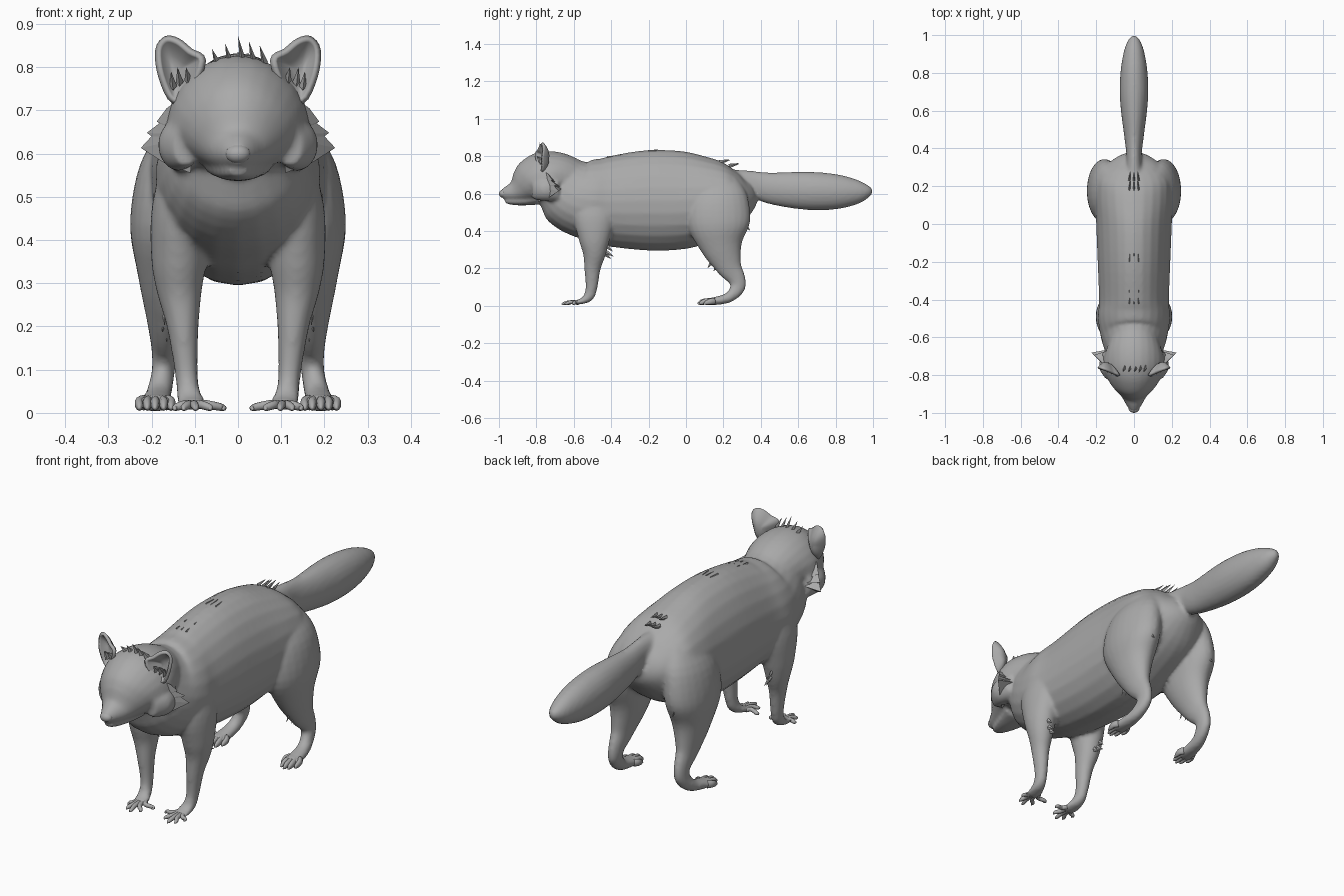
import bpy, bmesh, math
from mathutils import Vector

cube = bpy.data.objects.get("Cube")
if cube:
    bpy.data.objects.remove(cube)

fur = bpy.data.materials.new("plain_grey")
fur.use_nodes = True
GREY = (0.4, 0.4, 0.4, 1)
fur.diffuse_color = GREY
fur.node_tree.nodes["Principled BSDF"].inputs["Base Color"].default_value = GREY
X, Z = Vector((1, 0, 0)), Vector((0, 0, 1))


def finish(name, bm, smooth=True, mirror=False):
    bmesh.ops.recalc_face_normals(bm, faces=bm.faces)
    for f in bm.faces:
        f.smooth = smooth
    me = bpy.data.meshes.new(name)
    bm.to_mesh(me)
    bm.free()
    me.materials.append(fur)
    ob = bpy.data.objects.new(name, me)
    bpy.context.collection.objects.link(ob)
    if mirror:
        ob.modifiers.new("mirror", "MIRROR").use_mirror_merge = False
    return ob


def spline(rows, steps, closed=False):
    """Catmull-Rom interpolation of equally long rows."""
    n, out = len(rows), []
    pick = (lambda i: rows[i % n]) if closed else (lambda i: rows[min(max(i, 0), n - 1)])
    for i in range(n if closed else n - 1):
        quad = [pick(i + j) for j in (-1, 0, 1, 2)]
        for s in range(steps):
            t = s / steps
            out.append([b + t / 2 * (c - a + t * (2 * a - 5 * b + 4 * c - d + t * (3 * (b - c) + d - a)))
                        for a, b, c, d in zip(*quad)])
    return out if closed else out + [list(rows[-1])]


def loft(bm, rows, flip=1, steps=4, sides=24, side=X):
    """Skin ellipses (x, y, z, half width, half depth, low bulge) along a path."""
    rows = spline([list(r) + [0] * (6 - len(r)) for r in rows], steps)
    pts = [Vector((flip * r[0], r[1], r[2])) for r in rows]
    rings = []
    for i, (p, r) in enumerate(zip(pts, rows)):
        along = pts[min(i + 1, len(pts) - 1)] - pts[max(i - 1, 0)]
        up = along.cross(side).normalized()
        if side == X and up.z < 0:
            up = -up if abs(along.y) > abs(along.z) else up
        across = side if side == X else along.cross(up).normalized()
        ring = []
        for k in range(sides):
            a = math.tau * k / sides
            w = r[3] * (1 - r[5] * math.sin(a))
            ring.append(bm.verts.new(p + across * w * math.cos(a) + up * r[4] * math.sin(a)))
        if rings:  # keep neighbouring rings aligned where the path turns sharply
            prev = rings[-1]
            same = sum((a.co - b.co).length for a, b in zip(ring, prev))
            turned = [ring[-k % sides] for k in range(sides)]
            if sum((a.co - b.co).length for a, b in zip(turned, prev)) < same:
                ring = turned
        rings.append(ring)
    for a, b in zip(rings, rings[1:]):
        for k in range(sides):
            m = (k + 1) % sides
            bm.faces.new((a[k], a[m], b[m], b[k]))
    bm.faces.new(rings[0])
    bm.faces.new(rings[-1])


def spans(rows):
    """Turn (y, top, bottom, half width, bulge) into loft rows."""
    return [(0, y, (t + b) / 2, w, (t - b) / 2, k) for y, t, b, w, k in rows]


# Body: torso, head, jaw, tail and legs fused into one skin
bm = bmesh.new()
loft(bm, spans([(-.74, .78, .56, .11, 0), (-.67, .805, .46, .145, .05), (-.59, .785, .385, .175, .1),
                (-.5, .787, .345, .19, .1), (-.4, .802, .315, .185, .1), (-.2, .832, .295, .192, .1),
                (0, .825, .305, .2, .1), (.15, .792, .36, .205, .05), (.25, .757, .42, .19, 0),
                (.32, .715, .5, .13, 0), (.355, .68, .57, .06, 0)]))
loft(bm, spans([(-.99, .618, .578, .02, 0), (-.96, .638, .565, .04, .1), (-.92, .664, .555, .062, .15),
                (-.89, .7, .545, .085, .15), (-.86, .742, .54, .112, .15), (-.82, .79, .54, .14, .15),
                (-.77, .822, .54, .158, .12), (-.72, .826, .54, .162, .1), (-.66, .81, .53, .145, 0),
                (-.58, .77, .52, .12, 0)]))
loft(bm, spans([(-.968, .568, .55, .018, 0), (-.94, .575, .541, .034, 0), (-.88, .58, .536, .055, 0),
                (-.8, .6, .54, .08, 0)]))
loft(bm, spans([(.24, .73, .57, .06, 0), (.34, .722, .585, .04, 0), (.45, .712, .545, .05, 0),
                (.58, .716, .52, .067, 0), (.7, .714, .511, .076, 0), (.82, .7, .518, .07, 0),
                (.92, .672, .545, .052, 0), (.975, .645, .58, .03, 0), (.998, .625, .605, .008, 0)]))
FRONT_LEG = [(.12, -.48, .62, .045, .09), (.137, -.49, .48, .062, .11), (.137, -.49, .36, .064, .085),
             (.136, -.49, .28, .052, .062), (.128, -.5, .2, .037, .044), (.12, -.505, .1, .027, .032),
             (.115, -.52, .05, .027, .028), (.108, -.555, .025, .034, .016), (.102, -.59, .018, .034, .012)]
HIND_LEG = [(.11, .17, .68, .05, .1), (.14, .175, .58, .085, .155), (.16, .175, .44, .09, .168),
            (.162, .19, .32, .07, .115), (.168, .23, .21, .042, .07), (.17, .27, .145, .03, .048),
            (.173, .275, .095, .027, .04), (.183, .23, .045, .03, .028), (.19, .16, .026, .036, .022),
            (.192, .11, .022, .04, .018)]
for s in (1, -1):
    loft(bm, FRONT_LEG, s)
    loft(bm, HIND_LEG, s)
    # brow ridges and cheek bulges
    loft(bm, [(.025, -.895, .7, .012, .01), (.05, -.88, .708, .022, .012), (.085, -.855, .7, .012, .01)],
         s, side=Z, sides=12)
    loft(bm, [(.12, -.82, .62, .03, .05), (.135, -.76, .62, .05, .06), (.13, -.68, .62, .04, .06)], s)
body = finish("body", bm)
rm = body.modifiers.new("fuse", "REMESH")
rm.mode, rm.voxel_size, rm.use_smooth_shade = "VOXEL", .009, True
sm = body.modifiers.new("soften", "SMOOTH")
sm.factor, sm.iterations = .5, 5

# Ears: cupped discs with thickness
outline = spline([(.08, .815), (.11, .838), (.14, .862), (.168, .867), (.186, .84), (.179, .78),
                  (.15, .72), (.11, .74)], 4, closed=True)
cx, cz = .14, .79
bm = bmesh.new()
rings = []
for r in (.25, .5, .75, .92, 1):
    ring = []
    for x, z in outline:
        px, pz = cx + (x - cx) * r, cz + (z - cz) * r
        y = -.785 + .045 * (1 - r * r) + .35 * (px - cx) + (.15 if pz < cz else -.1) * (cz - pz)
        ring.append(bm.verts.new((px, y, pz)))
    rings.append(ring)
bm.faces.new(rings[0])
for a, b in zip(rings, rings[1:]):
    for k in range(len(a)):
        m = (k + 1) % len(a)
        bm.faces.new((a[k], a[m], b[m], b[k]))
ears = finish("ears", bm, mirror=True)
so = ears.modifiers.new("thickness", "SOLIDIFY")
so.thickness, so.offset = .014, 0


def ball(bm, centre, size):
    made = bmesh.ops.create_uvsphere(bm, u_segments=20, v_segments=12, radius=1)["verts"]
    for v in made:
        v.co = Vector(c + a * b for c, a, b in zip(centre, v.co, size))


# Eyes with rims, and the nose
bm = bmesh.new()
ball(bm, (.05, -.888, .684), (.017, .016, .015))
finish("eyes", bm, mirror=True)
bm = bmesh.new()
rim = [(.05 + .022 * math.cos(a), -.891 + .012 * math.cos(a), .684 + .017 * math.sin(a), .005, .006)
       for a in (math.tau * i / 16 for i in range(17))]
loft(bm, rim, steps=1, sides=8, side=Vector((0, 1, 0)))
finish("eyelids", bm, mirror=True)
bm = bmesh.new()
ball(bm, (0, -.976, .599), (.029, .024, .022))
finish("nose", bm)

# Toes and claws
bm = bmesh.new()
for x, y in ((.035, -.59), (.065, -.64), (.098, -.665), (.125, -.65), (.145, -.61)):
    loft(bm, [(.105 + (x - .1) * .3, -.565, .02, .01, .012), ((x + .105) / 2, (y - .58) / 2, .019, .01, .01),
              (x, y + .012, .012, .008, .008), (x, y, .008, .002, .002)], sides=10, side=Z)
finish("front_toes", bm, mirror=True)
bm = bmesh.new()
for x, y in ((.155, .1), (.172, .072), (.192, .062), (.21, .07), (.228, .095)):
    loft(bm, [(.19 + (x - .19) * .7, .15, .024, .018, .013), (x, y + .035, .022, .016, .011),
              (x, y + .012, .015, .011, .008), (x, y, .01, .003, .003)], sides=10, side=Z)
finish("hind_toes", bm, mirror=True)


def tuft(bm, base, tip, width):
    """Flat pointed lock of fur."""
    base, tip = Vector(base), Vector(tip)
    d = (tip - base).normalized()
    u = d.cross(X if abs(d.x) < .7 else Z).normalized() * width
    v = d.cross(u) * .5
    ring = [bm.verts.new(base + o) for o in (u, v, -u, -v)]
    top = bm.verts.new(tip)
    for k in range(4):
        bm.faces.new((ring[k], ring[(k + 1) % 4], top))
    bm.faces.new(ring)


# Cheek ruff: jagged plates sweeping outward and back
bm = bmesh.new()
jag = [(.13, .73), (.165, .705), (.188, .674), (.182, .67), (.211, .648), (.2, .64), (.225, .613),
       (.17, .578), (.11, .555)]
hub = bm.verts.new((.1, -.81, .64))
back = bm.verts.new((.11, -.66, .63))
edge = [bm.verts.new((x, -.79 + max(0, x - .11) * .95, z)) for x, z in jag]
for a, b in zip(edge, edge[1:]):
    bm.faces.new((hub, a, b))
    bm.faces.new((back, b, a))
bm.faces.new((hub, back, edge[0]))
bm.faces.new((hub, edge[-1], back))
finish("cheek_ruff", bm, smooth=False, mirror=True)

# Fur tufts on the crown and along the back
bm = bmesh.new()
for x, z in ((-.06, .842), (-.03, .855), (0, .872), (.025, .86), (.05, .85)):
    tuft(bm, (x + .012, -.76, .81), (x, -.785, z), .016)
for y, z in ((-.42, .796), (-.36, .805), (-.2, .828), (.18, .775), (.23, .755)):
    for x in (-.025, 0, .025):
        tuft(bm, (x, y, z - .008), (x * .8, y + .055, z + .008 - abs(x) * .2), .012)
finish("crown_and_back_tufts", bm, smooth=False)

# Fur tufts at elbows, thighs and ear openings
bm = bmesh.new()
for base, tip in (((.14, -.45, .3), (.145, -.385, .262)), ((.13, -.45, .29), (.125, -.4, .25)),
                  ((.15, -.44, .33), (.15, -.39, .29)), ((.17, .15, .25), (.17, .115, .2)),
                  ((.17, .18, .22), (.175, .145, .185)), ((.165, .2, .2), (.165, .175, .165)),
                  ((.17, .3, .45), (.17, .345, .4)), ((.115, -.77, .77), (.12, -.8, .8)),
                  ((.135, -.765, .765), (.14, -.79, .8)), ((.15, -.755, .755), (.155, -.775, .79))):
    tuft(bm, base, tip, .018)
finish("limb_and_ear_tufts", bm, smooth=False, mirror=True)
